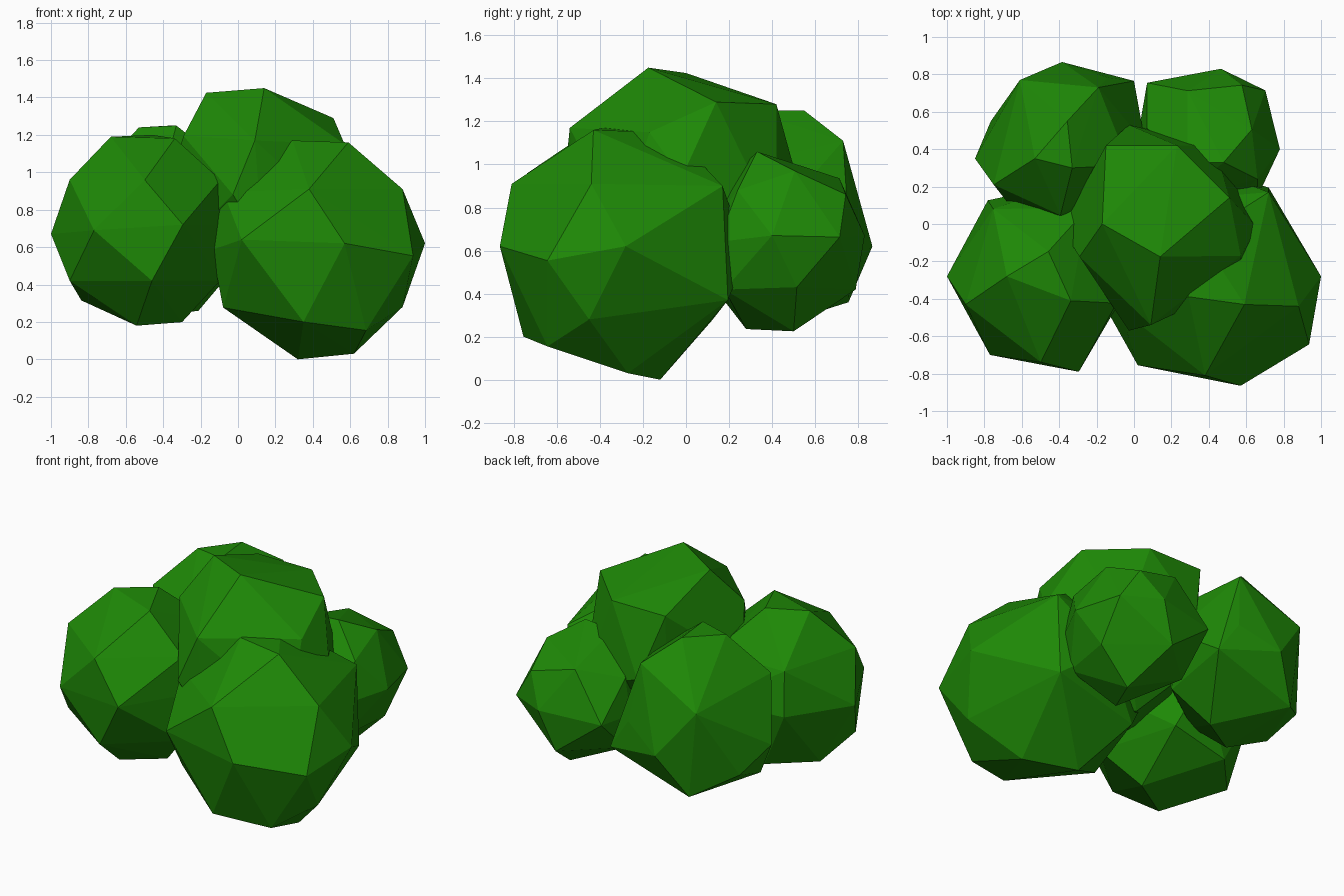
import bpy
import bmesh
import math
from itertools import product
from mathutils import Vector, Matrix

if "Cube" in bpy.data.objects:
    bpy.data.objects.remove(bpy.data.objects["Cube"])

# Leaf material
leaf = bpy.data.materials.new("leaf_green")
leaf.diffuse_color = (0.013, 0.25, 0.002, 1.0)
leaf.use_nodes = True
leaf.node_tree.nodes["Principled BSDF"].inputs["Base Color"].default_value = leaf.diffuse_color


def rough_ball(radius, ratio):
    """Corner points of a reduced icosphere."""
    bpy.ops.mesh.primitive_ico_sphere_add(subdivisions=2, radius=radius)
    ob = bpy.context.object
    mod = ob.modifiers.new("reduce", "DECIMATE")
    mod.ratio = ratio
    bpy.ops.object.modifier_apply(modifier=mod.name)
    pts = [v.co / radius for v in ob.data.vertices]
    bpy.data.objects.remove(ob)
    return pts


balls = [rough_ball(r, q) for r, q in product((1, 0.6, 0.5), (0.45, 0.5, 0.55))]


def fit(pts, low, high):
    """Stretch points to fill the box between two corners."""
    a = [min(p[i] for p in pts) for i in range(3)]
    b = [max(p[i] for p in pts) for i in range(3)]
    return [Vector([low[i] + (p[i] - a[i]) / (b[i] - a[i]) * (high[i] - low[i])
                    for i in range(3)]) for p in pts]


def leaf_clump(name, low, high, tips):
    """Turn a rough ball so its corners meet the tips, then pull them there."""
    tips = [Vector(t) for t in tips]
    best = None
    for ball, sx, sz, turn in product(balls, (1, -1), (1, -1), range(0, 360, 6)):
        m = Matrix.Rotation(math.radians(turn), 3, 'Z') @ Matrix.Diagonal((sx, 1, sz))
        pts = fit([m @ p for p in ball], low, high)
        err = sum(min((p - t).length_squared for p in pts) for t in tips)
        if best is None or err < best[0]:
            best = (err, pts)
    free = best[1]
    for t in tips:
        near = min(free, key=lambda p: (p - t).length)
        if (near - t).length < 0.25:
            free = [p for p in free if p is not near]
    reach = 0.25 * (high[0] - low[0])
    free = [p for p in free if all((p - t).length > reach for t in tips)]
    # skin the corners with flat faces
    bm = bmesh.new()
    verts = [bm.verts.new(p) for p in free + tips]
    bmesh.ops.convex_hull(bm, input=verts)
    loose = [v for v in bm.verts if not v.link_faces]
    bmesh.ops.delete(bm, geom=loose, context='VERTS')
    bmesh.ops.recalc_face_normals(bm, faces=bm.faces)
    me = bpy.data.meshes.new(name)
    bm.to_mesh(me)
    bm.free()
    me.materials.append(leaf)
    bpy.context.collection.objects.link(bpy.data.objects.new(name, me))


# Four clumps around and one on top
leaf_clump("front_right_clump", (-0.14, -0.865, 0.0), (1.0, 0.28, 1.17), [
    (1, -.28, .62), (.88, -.45, .28), (.88, -.44, .91), (.57, -.865, .62),
    (.72, .17, .9), (.72, .195, .37), (.32, -.12, 0), (.62, -.27, .03),
    (.35, -.755, .2), (.02, -.755, .64), (.59, -.43, 1.16), (.38, -.81, .91)])
leaf_clump("front_left_clump", (-1.0, -0.79, 0.18), (0.0, 0.22, 1.2), [
    (-1, -.28, .67), (-.9, -.43, .42), (-.9, -.43, .96), (-.77, -.7, .69),
    (-.46, -.74, .42), (-.295, -.79, .72), (-.68, -.28, 1.19)])
leaf_clump("back_left_clump", (-0.85, 0.0, 0.24), (0.06, 0.865, 1.25), [
    (-.385, .866, .62), (-.19, .73, 1.11), (-.53, .35, 1.24), (-.85, .35, .62),
    (-.61, .77, .91), (0, .765, .54), (-.75, .21, 1.0), (-.55, .755, .36),
    (-.745, .31, .4), (-.33, .3, 1.25)])
leaf_clump("back_right_clump", (0.03, 0.05, 0.22), (0.78, 0.83, 1.06), [
    (.78, .4, .67), (.465, .83, .67), (.63, .505, .97), (.68, .515, .43),
    (.07, .755, .65), (.47, .5, .225), (.48, .33, 1.06), (.66, .24, .88)])
leaf_clump("top_clump", (-0.39, -0.57, 0.37), (0.66, 0.53, 1.45), [
    (.14, -.175, 1.45), (-.17, 0, 1.425), (.51, .14, 1.29), (.57, -.17, 1.15),
    (.23, .42, 1.28), (-.15, .42, 1.28), (.09, -.54, 1.17)])
